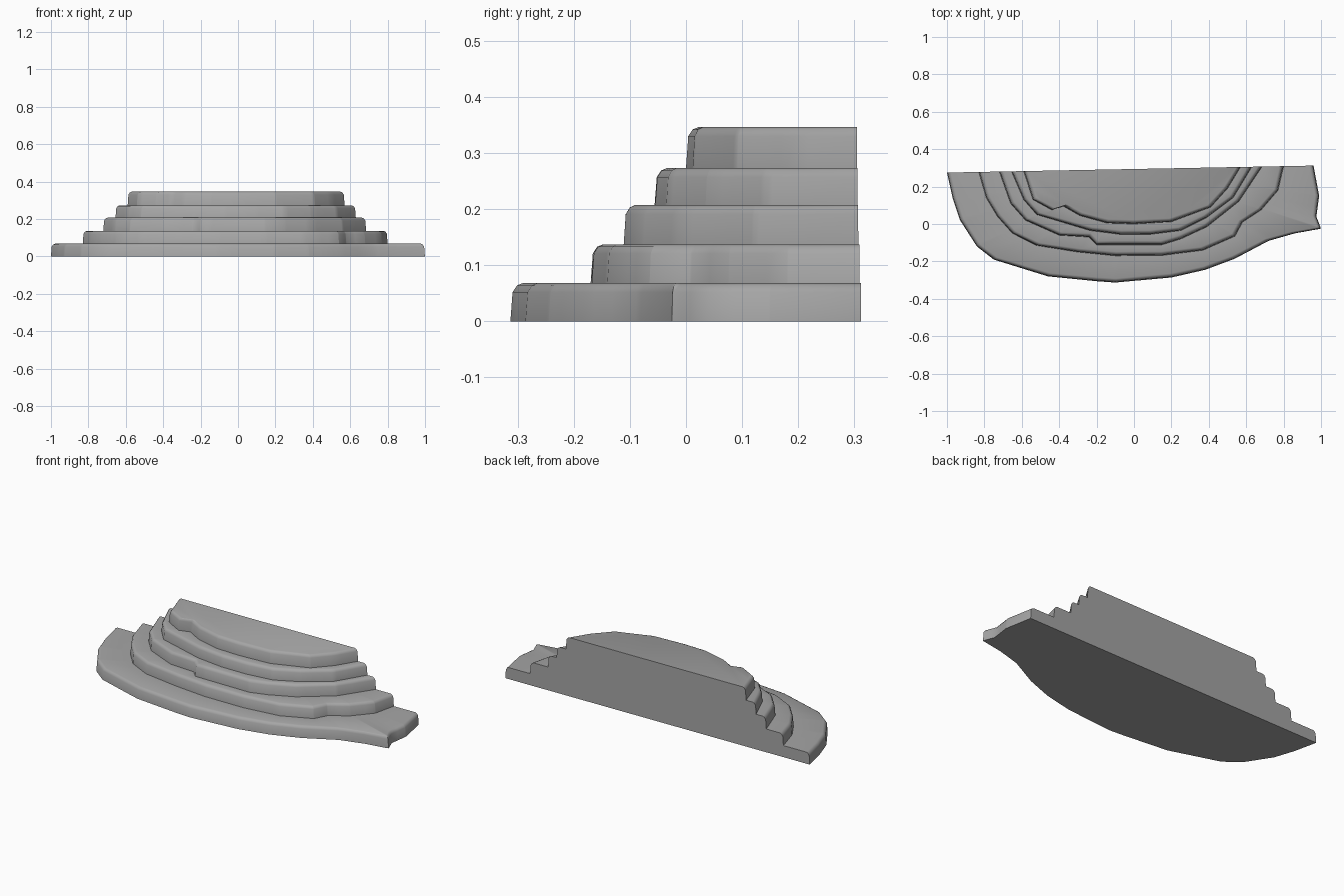
import bpy, bmesh, math
from mathutils import Vector

if "Cube" in bpy.data.objects:
    bpy.data.objects.remove(bpy.data.objects["Cube"])

# Step outlines, from back left round the front to back right
OUTLINES = [
    [(-1, .275), (-.97, .14), (-.93, .02), (-.84, -.12), (-.75, -.19), (-.46, -.28), (-.2, -.306),
     (-.1, -.313), (.2, -.286), (.38, -.245), (.54, -.185), (.72, -.09), (.86, -.05), (1, -.025),
     (.975, .04), (.99, .15), (.96, .312)],
    [(-.83, .278), (-.79, .14), (-.73, .04), (-.65, -.05), (-.52, -.115), (-.3, -.15), (-.1, -.17),
     (.15, -.168), (.37, -.14), (.54, -.065), (.58, .01), (.68, .075), (.77, .18), (.80, .307)],
    [(-.72, .28), (-.66, .11), (-.58, .02), (-.4, -.06), (-.24, -.07), (-.2, -.111), (.15, -.111),
     (.25, -.08), (.39, -.015), (.56, .12), (.685, .305)],
    [(-.655, .281), (-.59, .13), (-.52, .05), (-.385, .01), (-.235, -.035), (-.07, -.056), (.09, -.055),
     (.25, -.035), (.39, .035), (.53, .14), (.63, .304)],
    [(-.59, .282), (-.54, .13), (-.44, .075), (-.395, .105), (-.29, .045), (-.145, .005), (.0, 0),
     (.2, .012), (.41, .09), (.5, .19), (.57, .303)],
]
HEIGHTS = [0, .068, .137, .207, .273, .346]
CENTRE = Vector((0, .294))
SLOPE = .019
END = math.atan(SLOPE)


def polar(p):
    d = Vector(p) - CENTRE
    a = math.atan2(d.y, d.x) % math.tau
    if a < math.pi / 2:
        a += math.tau
    return a, d.length


def radius(outline, a):
    ray = Vector((math.cos(a), math.sin(a)))
    for p, q in zip(outline, outline[1:]):
        p, q = Vector(p) - CENTRE, Vector(q) - CENTRE
        e = q - p
        den = ray.cross(e)
        if abs(den) < 1e-9:
            continue
        r, t = p.cross(e) / den, p.cross(ray) / den
        if r > 0 and -1e-4 <= t <= 1.0001:
            return r
    return min((abs(polar(p)[0] - a), polar(p)[1]) for p in outline)[1]


# Shared ray angles pass through every outline corner
start, stop = math.pi + END, math.tau + END
angles = {round(polar(p)[0], 3) for o in OUTLINES for p in o[1:-1]}
angles = [start] + sorted(a for a in angles if start + .01 < a < stop - .01) + [stop]

bm = bmesh.new()


def ring(outline, z, inset):
    verts = []
    for a in angles:
        r = radius(outline, a) - inset
        verts.append(bm.verts.new((CENTRE.x + r * math.cos(a), CENTRE.y + r * math.sin(a), z)))
    return verts


# Risers with softened top edges, joined by treads
rings = []
for o, z0, z1 in zip(OUTLINES, HEIGHTS, HEIGHTS[1:]):
    rings += [ring(o, z0, 0), ring(o, z1 - .016, .004), ring(o, z1 - .004, .012), ring(o, z1, .022)]
for lo, hi in zip(rings, rings[1:]):
    for i in range(len(lo) - 1):
        bm.faces.new((lo[i], lo[i + 1], hi[i + 1], hi[i]))
    bm.faces.new((lo[-1], lo[0], hi[0], hi[-1]))  # flat back wall

# Top landing and underside
caps = [bm.faces.new(rings[-1]), bm.faces.new(rings[0][::-1])]
bmesh.ops.triangulate(bm, faces=caps)
bmesh.ops.recalc_face_normals(bm, faces=bm.faces)

mesh = bpy.data.meshes.new("curved_steps")
bm.to_mesh(mesh)
bm.free()
steps = bpy.data.objects.new("curved_steps", mesh)
bpy.context.collection.objects.link(steps)
bpy.context.view_layer.objects.active = steps
steps.select_set(True)
bpy.ops.object.shade_smooth_by_angle(angle=math.radians(60))

# Dark grey stone
stone = bpy.data.materials.new("stone")
stone.diffuse_color = (.38, .38, .38, 1)
stone.use_nodes = True
stone.node_tree.nodes["Principled BSDF"].inputs["Base Color"].default_value = stone.diffuse_color
mesh.materials.append(stone)
